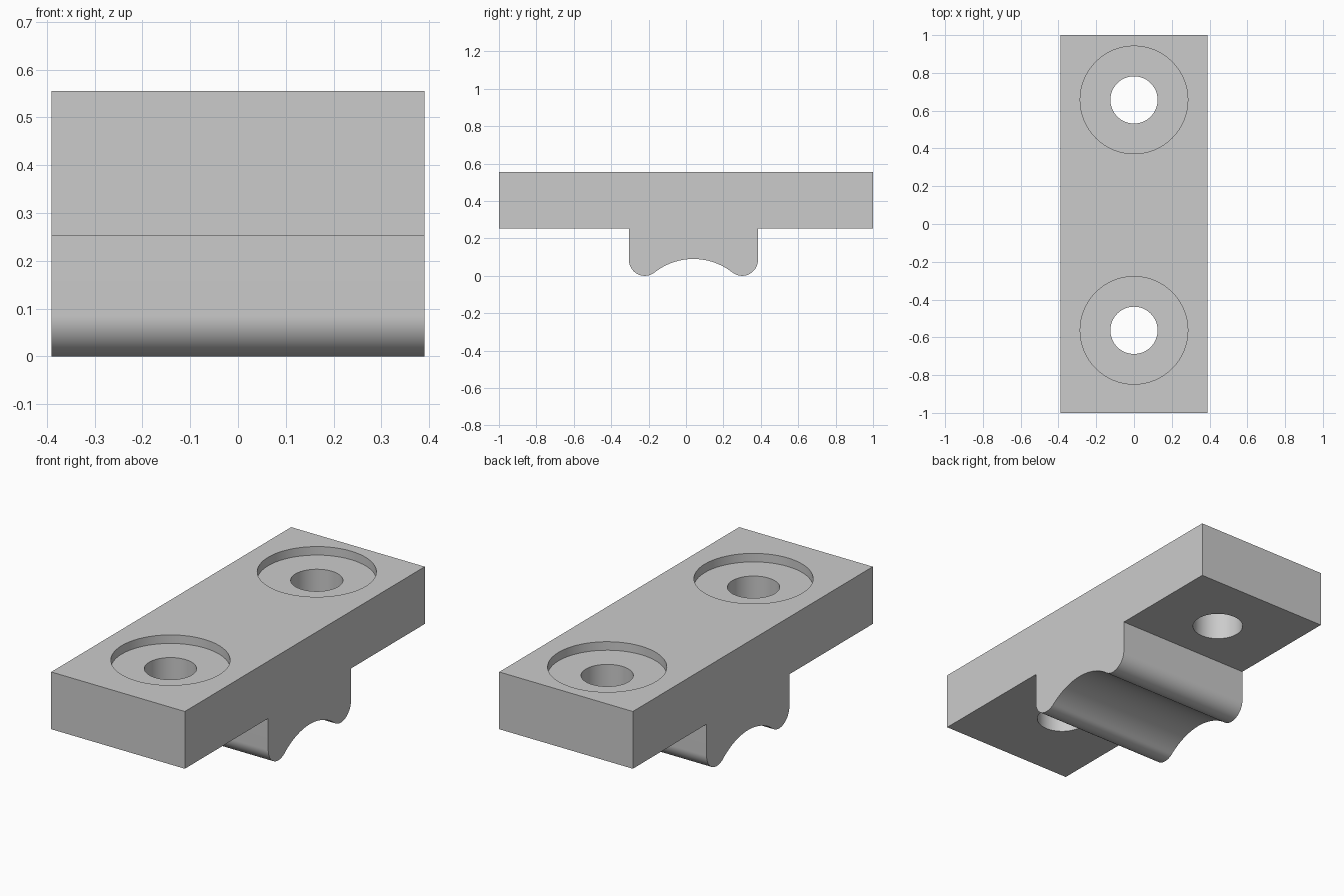
import bpy, bmesh
from math import sin, cos, pi, atan2, radians

cube = bpy.data.objects.get("Cube")
if cube:
    bpy.data.objects.remove(cube, do_unlink=True)

grey = bpy.data.materials.new("light_grey")
grey.use_nodes = True
colour = (0.6, 0.6, 0.6, 1)
grey.diffuse_color = colour
grey.node_tree.nodes["Principled BSDF"].inputs["Base Color"].default_value = colour

HALF_W, TOP, UNDER = 0.39, 0.555, 0.253
MID, LOBE_Y, LOBE_R = 0.04, 0.26, 0.085   # foot centre, lobe offset, lobe radius
SADDLE_TOP = 0.09


def arc(cy, cz, r, a0, a1, steps):
    angles = [a0 + (a1 - a0) * i / steps for i in range(steps + 1)]
    return [(cy + r * cos(a), cz + r * sin(a)) for a in angles]


def mesh_object(name, bm):
    bmesh.ops.recalc_face_normals(bm, faces=bm.faces)
    mesh = bpy.data.meshes.new(name)
    bm.to_mesh(mesh)
    bm.free()
    mesh.materials.append(grey)
    obj = bpy.data.objects.new(name, mesh)
    bpy.context.collection.objects.link(obj)
    return obj


# Saddle arc tangent to both rounded lobes
d = SADDLE_TOP - LOBE_R
saddle_r = (LOBE_Y**2 + d**2 - LOBE_R**2) / (2 * (LOBE_R + d))
saddle_z = SADDLE_TOP - saddle_r
tangent = atan2(saddle_z - LOBE_R, LOBE_Y)

# Clamp side profile: slab on top, lobed foot with saddle below
left_lobe = arc(MID - LOBE_Y, LOBE_R, LOBE_R, -pi, tangent, 24)
saddle = arc(MID, saddle_z, saddle_r, pi + tangent, -tangent, 32)
right_lobe = arc(MID + LOBE_Y, LOBE_R, LOBE_R, -pi - tangent, 0, 24)
foot = left_lobe + saddle[1:-1] + right_lobe
y0, y1 = foot[0][0], foot[-1][0]
profile = [(-1, TOP), (-1, UNDER), (y0, UNDER)] + foot + [(y1, UNDER), (1, UNDER), (1, TOP)]

bm = bmesh.new()
face = bm.faces.new([bm.verts.new((-HALF_W, y, z)) for y, z in profile])
out = bmesh.ops.extrude_face_region(bm, geom=[face])
verts = [v for v in out["geom"] if isinstance(v, bmesh.types.BMVert)]
bmesh.ops.translate(bm, verts=verts, vec=(2 * HALF_W, 0, 0))
clamp = mesh_object("clamp_body", bm)


# Stepped cutters for the bolt holes and their shallow recesses
def stepped_cutter(name, y):
    bm = bmesh.new()
    rings = []
    for r, z in ((0.125, 0.1), (0.125, TOP - 0.045), (0.285, TOP - 0.045), (0.285, 0.7)):
        rings.append([bm.verts.new((px, py, z)) for px, py in arc(0, y, r, 0, 2 * pi, 64)[:-1]])
    for low, high in zip(rings, rings[1:]):
        for i in range(64):
            j = (i + 1) % 64
            bm.faces.new((low[i], low[j], high[j], high[i]))
    bm.faces.new(rings[0])
    bm.faces.new(rings[-1])
    obj = mesh_object(name, bm)
    obj.hide_render = True
    return obj


cutters = [stepped_cutter("front_hole_cutter", -0.563), stepped_cutter("back_hole_cutter", 0.657)]
bpy.context.view_layer.objects.active = clamp
clamp.select_set(True)
for cutter in cutters:
    mod = clamp.modifiers.new(cutter.name, 'BOOLEAN')
    mod.operation = 'DIFFERENCE'
    mod.solver = 'EXACT'
    mod.object = cutter
    bpy.ops.object.modifier_apply(modifier=mod.name)
    bpy.data.objects.remove(cutter, do_unlink=True)

bpy.ops.object.select_all(action='DESELECT')
clamp.select_set(True)
bpy.ops.object.shade_smooth_by_angle(angle=radians(30))
